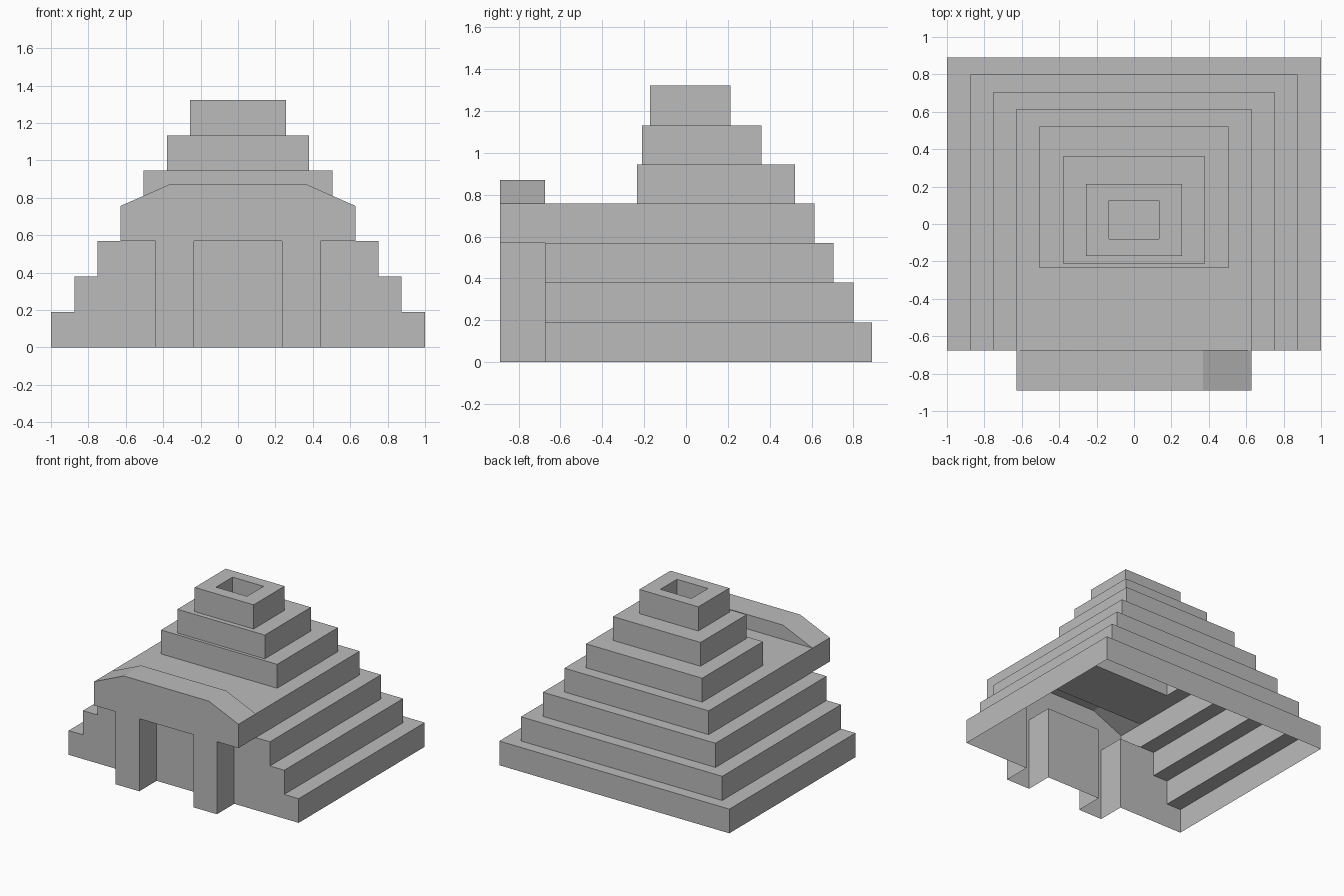
import bpy, bmesh
from mathutils import Vector

if "Cube" in bpy.data.objects:
    bpy.data.objects.remove(bpy.data.objects["Cube"])

stone = bpy.data.materials.new("grey_stone")
stone.use_nodes = True
GREY = (0.5, 0.5, 0.5, 1)
stone.diffuse_color = GREY
stone.node_tree.nodes["Principled BSDF"].inputs["Base Color"].default_value = GREY

UP = (0, 0, 1)
FRONT = (0, -1, 0)
BACK = (0, 1, 0)
WALL_Y, PORCH_Y = -0.675, -0.89


def panel(bm, points, outward):
    """Flat face turned towards the outward direction."""
    face = bm.faces.new([bm.verts.new(p) for p in points])
    face.normal_update()
    if face.normal.dot(Vector(outward)) < 0:
        face.normal_flip()


def finish(name, bm):
    bmesh.ops.remove_doubles(bm, verts=bm.verts, dist=0.0005)
    mesh = bpy.data.meshes.new(name)
    bm.to_mesh(mesh)
    bm.free()
    mesh.materials.append(stone)
    bpy.context.collection.objects.link(bpy.data.objects.new(name, mesh))


def corners(tier, z):
    """Front left, back left, back right, front right."""
    half, front, back = tier
    return [Vector((x, y, z)) for x, y in
            ((half, front), (half, back), (-half, back), (-half, front))]


SIDES = ((1, 0, 0), BACK, (-1, 0, 0), FRONT)

# Terraces: half width, front y, back y
tiers = [(1.0, WALL_Y, 0.89), (0.875, WALL_Y, 0.80), (0.75, WALL_Y, 0.705),
         (0.627, WALL_Y, 0.614), (0.505, -0.235, 0.52),
         (0.38, -0.21, 0.362), (0.256, -0.172, 0.213)]
vent = (0.135, -0.08, 0.125)
levels = [0, 0.19, 0.38, 0.57, 0.757, 0.945, 1.132, 1.322]

# Stepped hollow shell with an open base
bm = bmesh.new()
for i, tier in enumerate(tiers):
    low, high = corners(tier, levels[i]), corners(tier, levels[i + 1])
    inner = corners((tiers + [vent])[i + 1], levels[i + 1])
    for k, side in enumerate(SIDES):
        n = (k + 1) % 4
        if k < 3 or i > 3:
            panel(bm, (low[k], low[n], high[n], high[k]), side)
        if k < 3 or i > 2:
            panel(bm, (high[k], high[n], inner[n], inner[k]), UP)
finish("stepped_body", bm)

# Sunken vent in the summit
bm = bmesh.new()
rim, floor = corners(vent, levels[7]), corners(vent, levels[6])
for k, side in enumerate(SIDES):
    n = (k + 1) % 4
    panel(bm, (rim[k], rim[n], floor[n], floor[k]), -Vector(side))
panel(bm, floor, UP)
finish("summit_vent", bm)

# Front wall: stepped wings and the recessed doorway panel
LEG_IN, LEG_OUT, EAVE = 0.235, 0.44, levels[3]
bm = bmesh.new()
for s in (1, -1):
    outline = [(LEG_OUT, 0)]
    for i in range(3):
        outline += [(tiers[i][0], levels[i]), (tiers[i][0], levels[i + 1])]
    outline += [(tiers[3][0], EAVE), (LEG_OUT, EAVE)]
    panel(bm, [(s * x, WALL_Y, z) for x, z in outline], FRONT)
panel(bm, [(x, WALL_Y, z) for x, z in
           ((-LEG_IN, 0), (LEG_IN, 0), (LEG_IN, EAVE), (-LEG_IN, EAVE))], FRONT)
finish("front_wall", bm)

# Porch: canopy and two hollow legs, drawn as one mirrored outline
bm = bmesh.new()
half = [(LEG_IN, EAVE), (LEG_IN, 0), (LEG_OUT, 0), (LEG_OUT, EAVE),
        (tiers[3][0], EAVE), (tiers[3][0], levels[4]), (0.37, 0.87)]
outline = half + [(-x, z) for x, z in reversed(half)]
panel(bm, [(x, PORCH_Y, z) for x, z in outline], FRONT)
for (x0, z0), (x1, z1) in zip(outline, outline[1:] + outline[:1]):
    if z0 == z1 == 0:
        continue  # legs stay open underneath
    panel(bm, ((x0, PORCH_Y, z0), (x1, PORCH_Y, z1),
               (x1, WALL_Y, z1), (x0, WALL_Y, z0)), (z1 - z0, 0, x0 - x1))
# back of the raised canopy
panel(bm, [(x, WALL_Y, z) for x, z in outline[5:9]], BACK)
finish("porch", bm)
